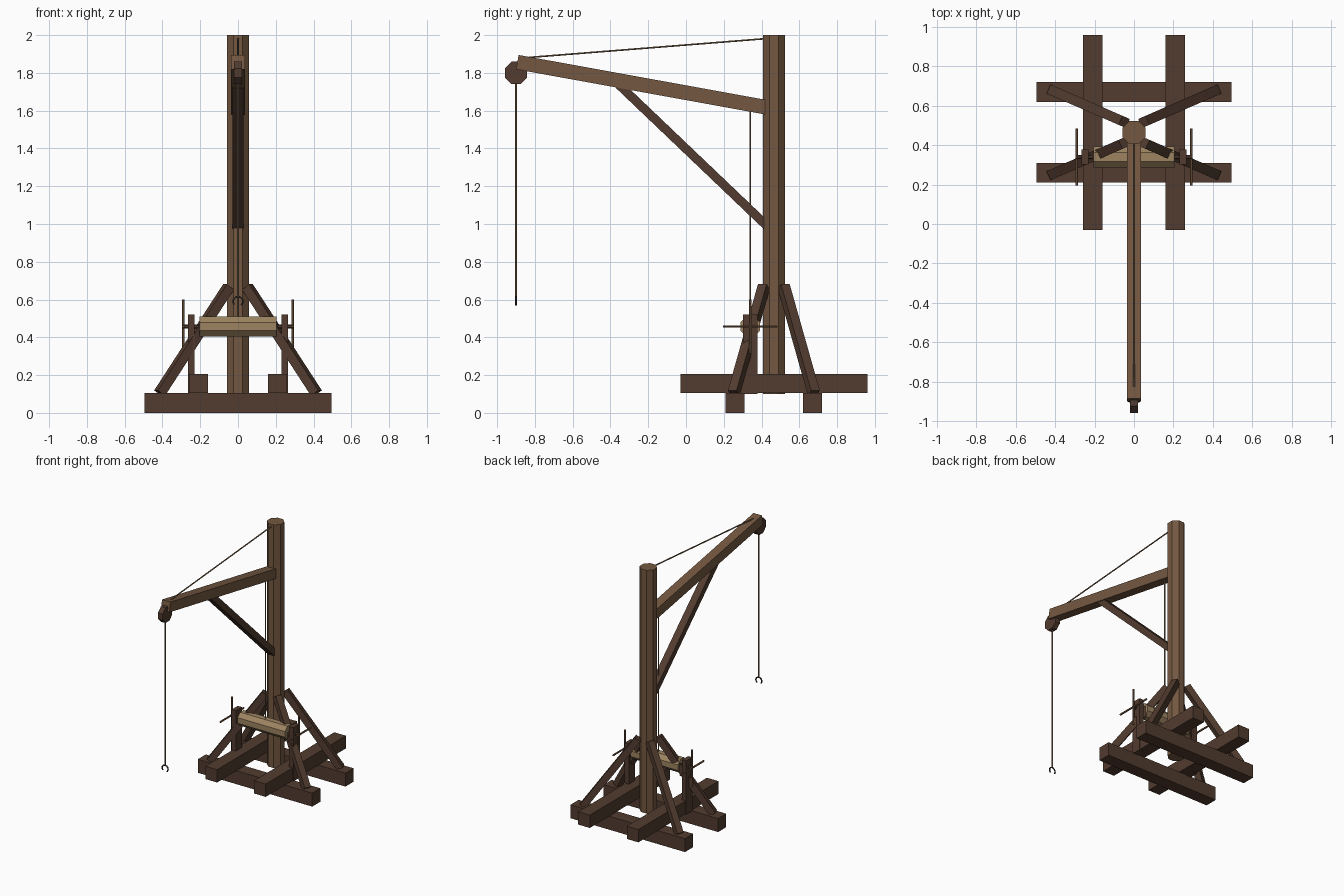
import bpy
import math
from mathutils import Vector, Matrix

cube = bpy.data.objects.get("Cube")
if cube:
    bpy.data.objects.remove(cube, do_unlink=True)


def material(name, rgb):
    m = bpy.data.materials.new(name)
    m.use_nodes = True
    m.diffuse_color = (*rgb, 1)
    m.node_tree.nodes["Principled BSDF"].inputs["Base Color"].default_value = (*rgb, 1)
    return m


DARK = material("dark wood", (0.085, 0.045, 0.029))
WOOD = material("brown wood", (0.175, 0.098, 0.053))
PALE = material("pale wood", (0.34, 0.23, 0.12))
ROPE = material("rope", (0.25, 0.16, 0.085))
IRON = material("iron", (0.03, 0.027, 0.025))


def finish(name, mat):
    ob = bpy.context.object
    ob.name = name
    ob.data.materials.append(mat)
    return ob


def box(name, mat, center, size):
    bpy.ops.mesh.primitive_cube_add(size=1, location=center)
    ob = finish(name, mat)
    ob.data.transform(Matrix.Diagonal((*size, 1)))
    return ob


def frame(a, b):
    """Matrix at the midpoint of a-b, z along it, x as level as possible."""
    z = (b - a).normalized()
    x = Vector((0, 0, 1)).cross(z)
    x = x.normalized() if x.length > 1e-4 else Vector((1, 0, 0))
    rot = Matrix((x, z.cross(x), z)).transposed()
    return Matrix.Translation((a + b) / 2) @ rot.to_4x4()


def beam(name, mat, a, b, width, depth):
    a, b = Vector(a), Vector(b)
    ob = box(name, mat, (0, 0, 0), (width, depth, (b - a).length))
    ob.matrix_world = frame(a, b)
    return ob


def rod(name, mat, a, b, radius, sides=8):
    """Prism between two points, with its flats square to the axes."""
    a, b = Vector(a), Vector(b)
    bpy.ops.mesh.primitive_cylinder_add(vertices=sides, radius=radius, depth=(b - a).length)
    ob = finish(name, mat)
    ob.data.transform(Matrix.Rotation(math.pi / sides, 4, "Z"))
    ob.matrix_world = frame(a, b)
    return ob


MAST_Y = 0.465
DRUM_Y, DRUM_Z = 0.34, 0.457
TIP_Y = -0.9

# Base timbers
for name, y in (("front", 0.26), ("back", 0.67)):
    box(name + "_cross_timber", DARK, (0, y, 0.0525), (0.99, 0.1, 0.105))
for name, s in (("left", 1), ("right", -1)):
    box(name + "_long_timber", DARK, (s * 0.21, MAST_Y, 0.155), (0.1, 0.99, 0.1))

# Mast and its four slanted struts
rod("mast", WOOD, (0, MAST_Y, 0.1), (0, MAST_Y, 2), 0.063)
for sx, side in ((1, "left"), (-1, "right")):
    for sy, end in ((1, "back"), (-1, "front")):
        beam(f"{end}_{side}_strut", DARK,
             (sx * 0.415, MAST_Y + sy * 0.212, 0.105),
             (sx * 0.05, MAST_Y + sy * 0.053, 0.667), 0.05, 0.05)

# Jib, its brace and the stay
beam("jib", WOOD, (0, -0.893, 1.857), (0, 0.43, 1.617), 0.073, 0.077)
beam("jib_brace", DARK, (0, -0.355, 1.737), (0, 0.43, 0.988), 0.058, 0.047)
rod("stay_rope", ROPE, (0, -0.83, 1.882), (0, 0.43, 1.982), 0.005, 6)

# Pulley, hoisting rope and hook
rod("pulley", DARK, (-0.02, TIP_Y, 1.8), (0.02, TIP_Y, 1.8), 0.064)
rod("hoist_rope", ROPE, (0, TIP_Y, 0.615), (0, TIP_Y, 1.75), 0.005, 6)
curve = bpy.data.curves.new("hook", "CURVE")
curve.dimensions = "3D"
curve.bevel_depth = 0.005
curve.bevel_resolution = 1
curve.use_fill_caps = True
spline = curve.splines.new("POLY")
steps = 10
spline.points.add(steps)
for i, p in enumerate(spline.points):
    t = math.radians(-50 + 270 * i / steps)
    p.co = (0.026 * math.cos(t), 0, 0.026 * math.sin(t), 1)
hook = bpy.data.objects.new("hook", curve)
hook.location = (0, TIP_Y, 0.59)
curve.materials.append(IRON)
bpy.context.collection.objects.link(hook)

# Winch drum, its rope, posts and cross handles
rod("winch_drum", PALE, (-0.205, DRUM_Y, DRUM_Z), (0.205, DRUM_Y, DRUM_Z), 0.057)
rod("winch_axle", DARK, (-0.295, DRUM_Y, DRUM_Z), (0.295, DRUM_Y, DRUM_Z), 0.012)
rod("winch_rope", ROPE, (0, DRUM_Y, 0.5), (0, DRUM_Y, 1.62), 0.005, 6)
for name, s in (("left", 1), ("right", -1)):
    box(name + "_winch_post", DARK, (s * 0.248, DRUM_Y, 0.31), (0.036, 0.075, 0.42))
    x = s * 0.29
    rod(name + "_upright_handle", WOOD, (x, DRUM_Y, 0.315), (x, DRUM_Y, 0.6), 0.007, 6)
    rod(name + "_level_handle", WOOD, (x, 0.195, DRUM_Z), (x, 0.485, DRUM_Z), 0.007, 6)
